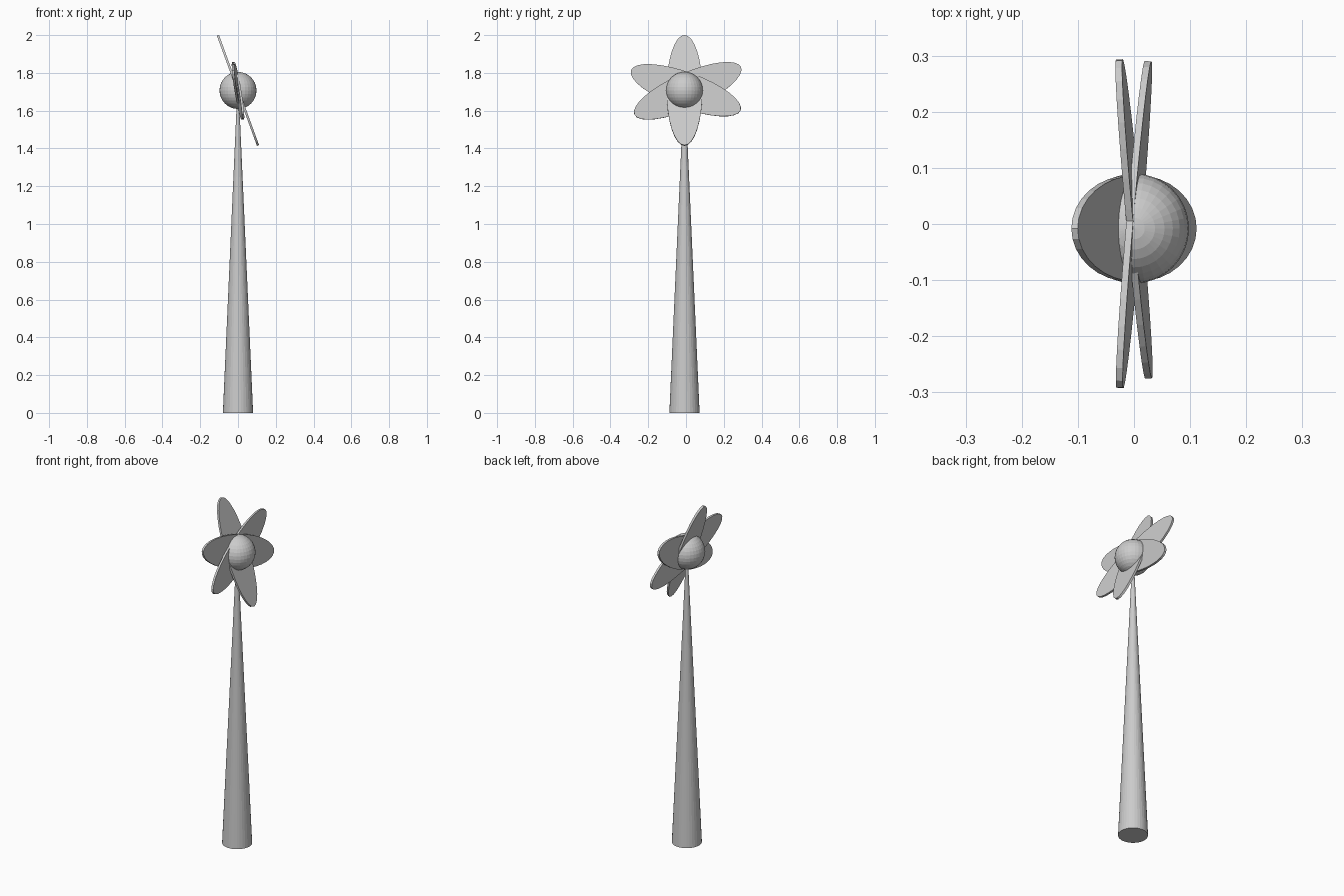
import bpy
from math import radians, sin, cos
from mathutils import Vector, Matrix

if "Cube" in bpy.data.objects:
    bpy.data.objects.remove(bpy.data.objects["Cube"])

CY = -0.008      # flower and stem share this y offset
HUB_Z = 1.707    # height of the flower centre

# Tapering stem, its tip hidden inside the flower centre
bpy.ops.mesh.primitive_cone_add(vertices=32, radius1=0.08, radius2=0.0,
                                depth=1.79, location=(0, CY, 0.895))
bpy.context.object.name = "stem"

# Round flower centre
bpy.ops.mesh.primitive_uv_sphere_add(segments=32, ring_count=16, radius=0.098,
                                     location=(0, CY, HUB_Z))
bpy.context.object.name = "flower_centre"


def petal_pair(name, angle, normal, centre):
    """Thin elliptical disc through the centre: two opposite petals."""
    n = Vector(normal).normalized()
    a = radians(angle)
    along = Vector((0, cos(a), sin(a)))
    along.x = -(n.y * along.y + n.z * along.z) / n.x
    along.normalize()
    across = n.cross(along)
    bpy.ops.mesh.primitive_cylinder_add(vertices=32, radius=1, depth=1)
    disc = bpy.context.object
    disc.name = name
    turn = Matrix((along, across, n)).transposed().to_4x4()
    size = Matrix.Diagonal((0.31, 0.095, 0.012, 1))
    disc.data.transform(turn @ size)
    disc.location = centre


# Three crossing discs make six petals
petal_pair("petals_vertical", 90, (cos(radians(20)), 0, sin(radians(20))),
           (0, CY, HUB_Z))
petal_pair("petals_rising", 24, (1, 0.06, 0.08), (0, 0.009, 1.705))
petal_pair("petals_falling", 160, (1, -0.06, 0.08), (0, -0.001, 1.708))
